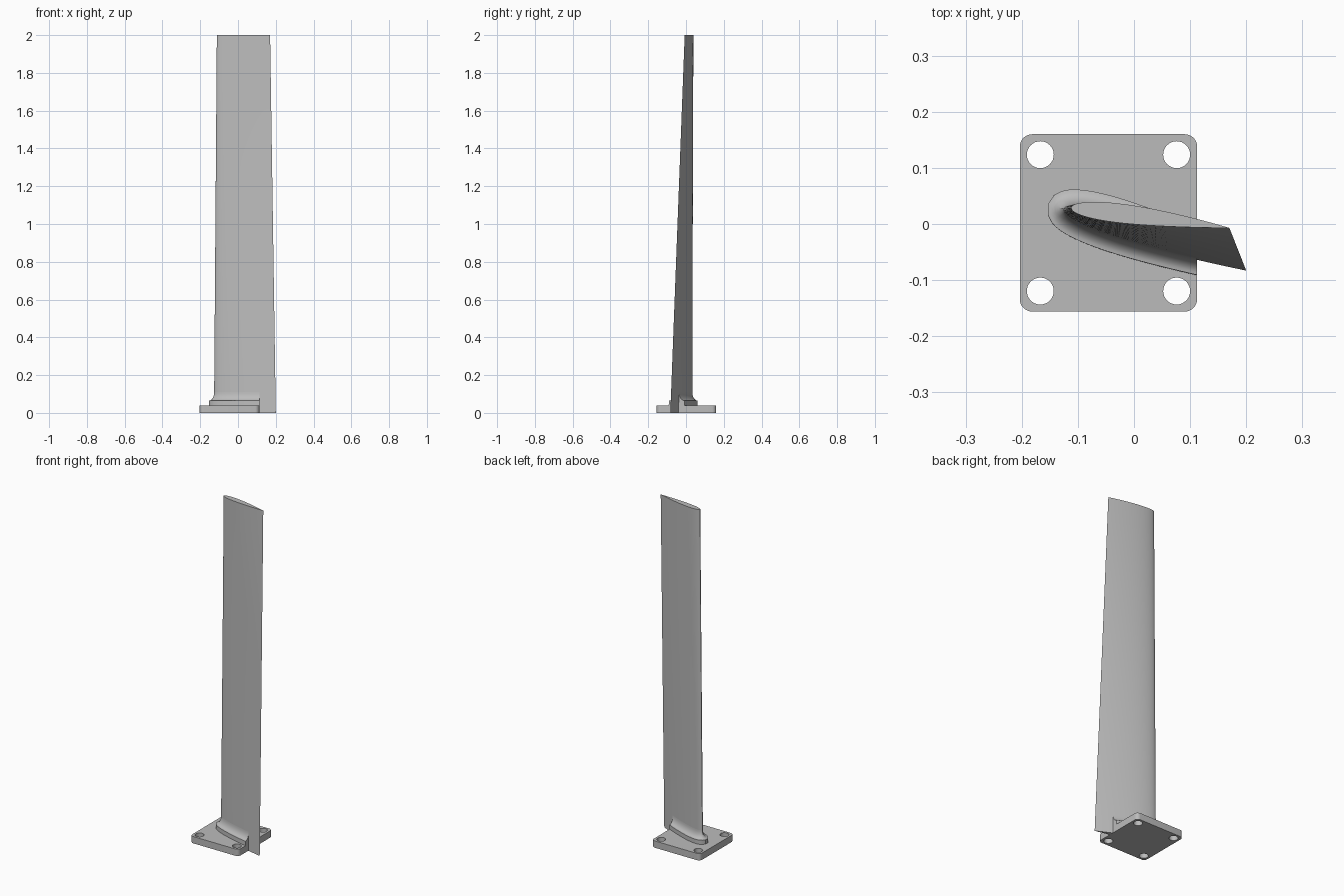
import bpy, bmesh
from math import sin, cos, pi, sqrt
from mathutils import Vector

if "Cube" in bpy.data.objects:
    bpy.data.objects.remove(bpy.data.objects["Cube"])

grey = bpy.data.materials.new("satin_grey")
grey.use_nodes = True
grey.diffuse_color = (0.5, 0.5, 0.5, 1)
grey.node_tree.nodes["Principled BSDF"].inputs["Base Color"].default_value = (0.5, 0.5, 0.5, 1)

HEIGHT = 2.0
PLATE_TOP = 0.04
PLATE_X, PLATE_Y, PLATE_HALF = -0.0455, 0.002, 0.158
PLATE_EDGE = PLATE_X + PLATE_HALF


def finish(name, bm):
    bmesh.ops.recalc_face_normals(bm, faces=bm.faces)
    mesh = bpy.data.meshes.new(name)
    bm.to_mesh(mesh)
    bm.free()
    mesh.materials.append(grey)
    obj = bpy.data.objects.new(name, mesh)
    bpy.context.collection.objects.link(obj)
    bpy.ops.object.select_all(action='DESELECT')
    obj.select_set(True)
    bpy.context.view_layer.objects.active = obj
    bpy.ops.object.shade_smooth_by_angle(angle=pi / 6)
    return obj


def airfoil(steps=28):
    """Closed unit-chord outline, trailing edge first, over the back to the front."""
    points = []
    for i in range(2 * steps):
        t = pi * i / steps
        x = (1 + cos(t)) / 2
        half = 0.6 * (0.2969 * sqrt(x) - 0.126 * x - 0.3516 * x**2
                      + 0.2843 * x**3 - 0.1036 * x**4)
        camber = 0.02 * x * (1 - x)
        points.append(Vector((x, camber + (half if i <= steps else -half))))
    points[0].y = 0
    return points


def section(z, offset=0.0):
    """Blade outline at a height, optionally grown outward along its normals."""
    f = z / HEIGHT
    lead = Vector((-0.127, 0.027)).lerp(Vector((-0.112, 0.029)), f)
    trail = Vector((0.2, -0.083)).lerp(Vector((0.17, -0.007)), f)
    chord = trail - lead
    side = Vector((-chord.y, chord.x))
    ring = [lead + chord * p.x + side * p.y for p in airfoil()]
    grown = []
    for i, p in enumerate(ring):
        along = ring[(i + 1) % len(ring)] - ring[i - 1]
        normal = Vector((along.y, -along.x)).normalized()
        q = p + normal * offset
        grown.append((q.x, q.y, z))
    return grown


def loft(rings):
    bm = bmesh.new()
    loops = [[bm.verts.new(p) for p in ring] for ring in rings]
    for low, high in zip(loops, loops[1:]):
        for i in range(len(low)):
            bm.faces.new((low[i - 1], low[i], high[i], high[i - 1]))
    bm.faces.new(loops[0])
    bm.faces.new(loops[-1])
    return bm


# Tapered, twisted blade
LEVELS = 16
finish("blade", loft([section(HEIGHT * i / LEVELS) for i in range(LEVELS + 1)]))

# Root collar: a short wall, then a concave fillet into the blade
GROW, WALL_TOP, FILLET = 0.028, 0.065, 0.045
rings = [section(PLATE_TOP, GROW)]
for i in range(9):
    a = pi / 2 * i / 8
    rings.append(section(WALL_TOP + FILLET * (1 - cos(a)), GROW * (1 - sin(a))))
bm = loft(rings)
# Trim the collar flush with the plate edge
cut = bmesh.ops.bisect_plane(bm, geom=bm.verts[:] + bm.edges[:] + bm.faces[:],
                             plane_co=(PLATE_EDGE, 0, 0), plane_no=(1, 0, 0),
                             clear_outer=True)
rim = [e for e in cut["geom_cut"] if isinstance(e, bmesh.types.BMEdge)]
bmesh.ops.holes_fill(bm, edges=rim, sides=0)
finish("root_collar", bm)

# Mounting plate with rounded corners and four bolt holes
CORNER, HOLE, SPACING = 0.022, 0.024, 0.1215
bm = bmesh.new()


def outline(points):
    verts = [bm.verts.new((x, y, 0)) for x, y in points]
    return [bm.edges.new((verts[i - 1], verts[i])) for i in range(len(verts))]


border = []
inner = PLATE_HALF - CORNER
for k, (sx, sy) in enumerate([(1, 1), (-1, 1), (-1, -1), (1, -1)]):
    for i in range(9):
        a = pi / 2 * (k + i / 8)
        border.append((PLATE_X + sx * inner + CORNER * cos(a),
                       PLATE_Y + sy * inner + CORNER * sin(a)))
edges = outline(border)
for sx in (-1, 1):
    for sy in (-1, 1):
        edges += outline([(PLATE_X + sx * SPACING + HOLE * cos(pi * i / 16),
                           PLATE_Y + sy * SPACING + HOLE * sin(pi * i / 16))
                          for i in range(32)])
bmesh.ops.triangle_fill(bm, edges=edges, use_beauty=True)
top = bmesh.ops.extrude_face_region(bm, geom=bm.faces[:], use_keep_orig=True)
bmesh.ops.translate(bm, vec=(0, 0, PLATE_TOP),
                    verts=[v for v in top["geom"] if isinstance(v, bmesh.types.BMVert)])
finish("mounting_plate", bm)
